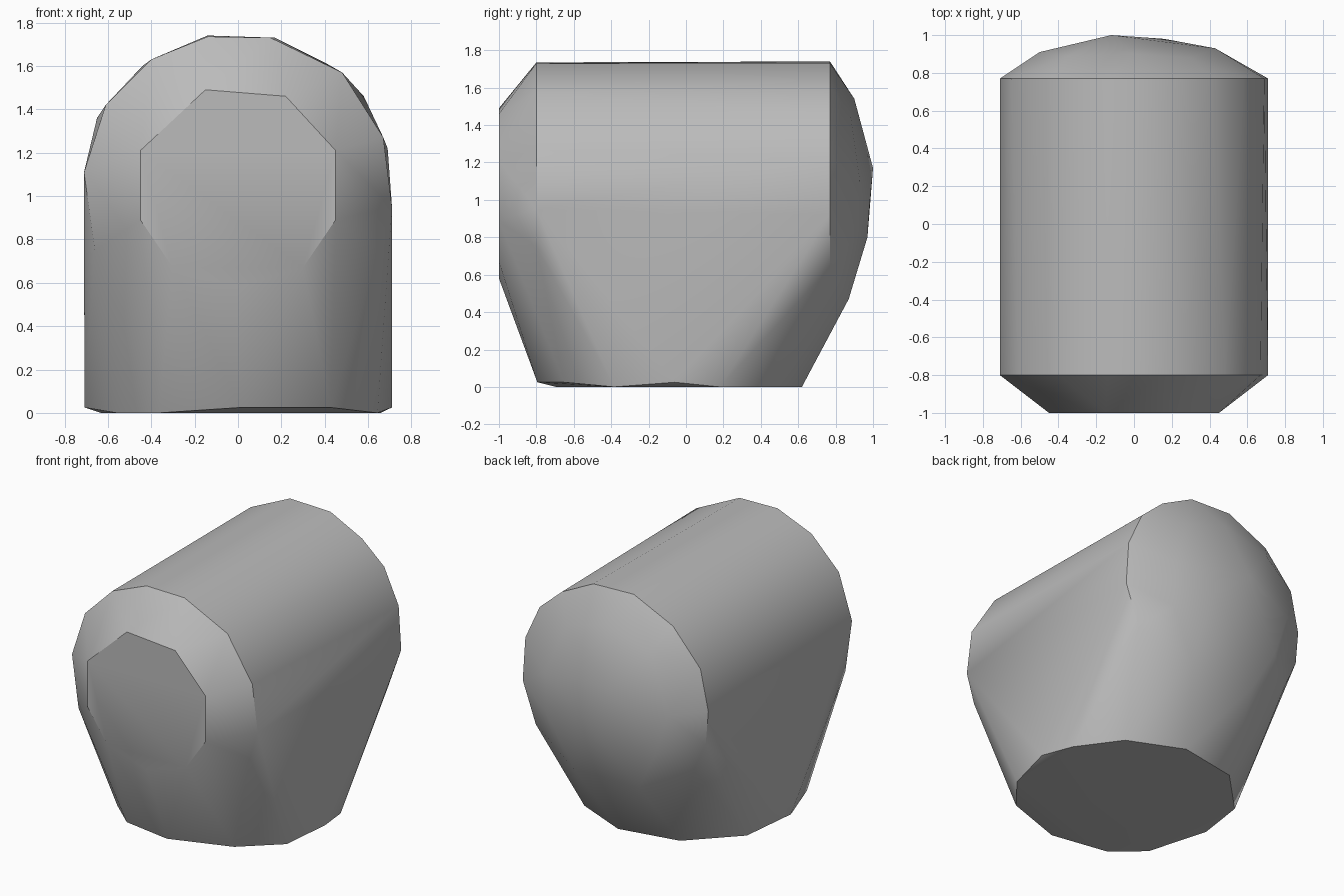
import bpy, bmesh
from math import radians, sin, cos

cube = bpy.data.objects.get("Cube")
if cube:
    bpy.data.objects.remove(cube, do_unlink=True)

grey = bpy.data.materials.new("plain grey")
grey.use_nodes = True
colour = (0.5, 0.5, 0.5, 1)
grey.diffuse_color = colour
grey.node_tree.nodes["Principled BSDF"].inputs["Base Color"].default_value = colour


def upright_ring(y, outline):
    """Points of an (x, z) outline standing at depth y."""
    return [(x, y, z) for x, z in outline]


# Round foot: uneven twelve-sided circle with slightly lifted corners
foot_angles = (-53, -25, 2, 22, 50, 83, 118, 153, 184, 218, 239, 271)
lifted = (-53, 2, 184, 271)
foot = [(0.71 * cos(radians(a)), -0.085 + 0.71 * sin(radians(a)),
         0.025 if a in lifted else 0.0) for a in foot_angles]

# Flat front facet
front_face = upright_ring(-1, [
    (-0.15, 1.49), (0.22, 1.46), (0.45, 1.21), (0.45, 0.89), (0.3, 0.67),
    (0, 0.58), (-0.3, 0.67), (-0.45, 0.89), (-0.45, 1.21)])

# Front and back rims of the barrel
front_rim = upright_ring(-0.8, [
    (-0.66, 0.75), (-0.71, 1.11), (-0.61, 1.42), (-0.4, 1.63), (-0.14, 1.735),
    (0.15, 1.73), (0.48, 1.57), (0.67, 1.27), (0.71, 0.95), (0.65, 0.75)])
back_rim = upright_ring(0.77, [
    (-0.6, 0.65), (-0.69, 0.85), (-0.71, 1.08), (-0.65, 1.36), (-0.44, 1.6),
    (-0.14, 1.74), (0.17, 1.73), (0.41, 1.61), (0.58, 1.46), (0.69, 1.22),
    (0.71, 0.92), (0.61, 0.64)])

# Shallow dome on the back
dome = [(-0.12, 1, 1.17), (0.16, 0.98, 0.95), (0, 0.97, 0.8), (0.43, 0.93, 1.1),
        (0.43, 0.9, 0.8), (-0.5, 0.91, 1.05), (-0.4, 0.91, 0.75), (0, 0.9, 1.54),
        (0.3, 0.88, 1.45), (-0.35, 0.89, 1.45), (0.25, 0.87, 0.47), (-0.25, 0.87, 0.47)]

# Wrap all sections in one convex shell
bm = bmesh.new()
for point in foot + front_face + front_rim + back_rim + dome:
    bm.verts.new(point)
hull = bmesh.ops.convex_hull(bm, input=bm.verts)
spare = {v for v in hull["geom_interior"] + hull["geom_unused"]
         if isinstance(v, bmesh.types.BMVert)}
bmesh.ops.delete(bm, geom=list(spare), context='VERTS')
bmesh.ops.dissolve_limit(bm, angle_limit=radians(1), verts=bm.verts, edges=bm.edges)
bmesh.ops.recalc_face_normals(bm, faces=bm.faces)
mesh = bpy.data.meshes.new("rounded_body")
bm.to_mesh(mesh)
bm.free()
mesh.materials.append(grey)

body = bpy.data.objects.new("rounded_body", mesh)
bpy.context.collection.objects.link(body)
bpy.ops.object.select_all(action='DESELECT')
body.select_set(True)
bpy.context.view_layer.objects.active = body
bpy.ops.object.shade_smooth_by_angle(angle=radians(35))
